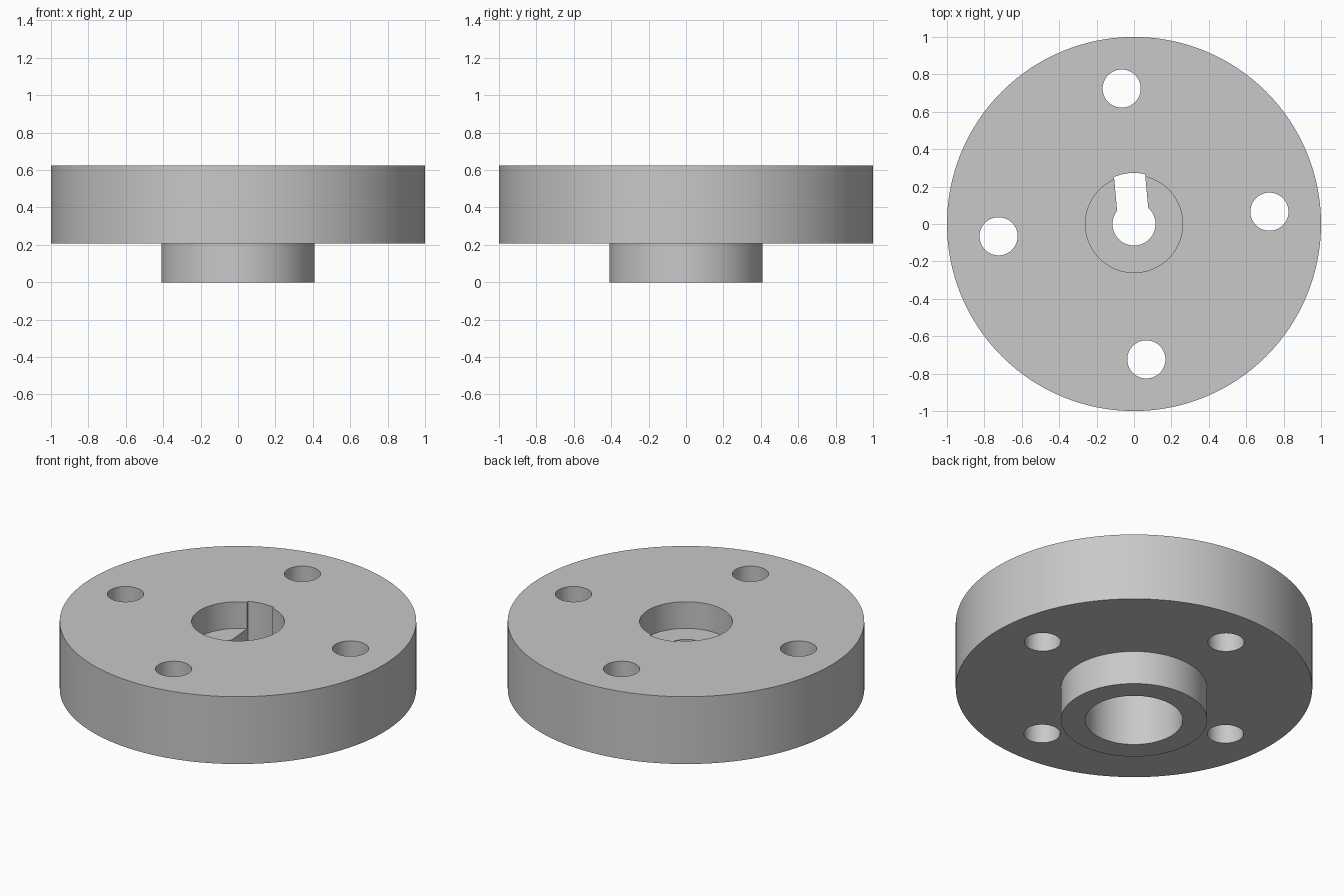
import bpy, bmesh, math
from mathutils import Matrix, Vector

default = bpy.data.objects.get("Cube")
if default:
    bpy.data.objects.remove(default, do_unlink=True)

TOP = 0.625
TURN = math.radians(5.2)   # bolt holes and keyway share this twist
BORE_R = 0.273

steel = bpy.data.materials.new("grey_metal")
steel.use_nodes = True
grey = (0.58, 0.58, 0.58, 1)
steel.diffuse_color = grey
steel.node_tree.nodes["Principled BSDF"].inputs["Base Color"].default_value = grey


def finish(name, bm):
    """Turn a bmesh into a linked object."""
    bmesh.ops.recalc_face_normals(bm, faces=bm.faces)
    mesh = bpy.data.meshes.new(name)
    bm.to_mesh(mesh)
    bm.free()
    mesh.materials.append(steel)
    obj = bpy.data.objects.new(name, mesh)
    bpy.context.collection.objects.link(obj)
    return obj


def lathe(name, profile, steps=128):
    """Revolve a closed (radius, height) profile around z."""
    bm = bmesh.new()
    verts = [bm.verts.new((r, 0, z)) for r, z in profile]
    edges = [bm.edges.new((v, verts[i - 1])) for i, v in enumerate(verts)]
    bmesh.ops.spin(bm, geom=verts + edges, cent=(0, 0, 0), axis=(0, 0, 1),
                   angle=math.tau, steps=steps, use_merge=True)
    bmesh.ops.remove_doubles(bm, verts=bm.verts, dist=1e-5)
    return finish(name, bm)


def cut(target, cutter):
    """Subtract the cutter from the target, then discard it."""
    cutter.hide_render = True
    mod = target.modifiers.new("cut", "BOOLEAN")
    mod.operation, mod.solver, mod.object = "DIFFERENCE", "EXACT", cutter
    bpy.context.view_layer.objects.active = target
    bpy.ops.object.modifier_apply(modifier=mod.name)
    bpy.data.objects.remove(cutter, do_unlink=True)


# Flange disc, hub, lower bore, thin web with centre hole, upper counterbore
flange = lathe("flange_hub", [
    (0.41, 0), (0.41, 0.208), (1, 0.208), (1, TOP), (0.26, TOP),
    (0.26, 0.46), (0.115, 0.46), (0.115, 0.335), (BORE_R, 0.335), (BORE_R, 0)])

# Four bolt holes
bm = bmesh.new()
for i in range(4):
    place = Matrix.Rotation(TURN + i * math.pi / 2, 4, "Z") @ Matrix.Translation((0.727, 0, 0.4))
    bmesh.ops.create_cone(bm, cap_ends=True, segments=48, radius1=0.102,
                          radius2=0.102, depth=1, matrix=place)
cut(flange, finish("bolt_hole_cutter", bm))

# Keyway through the web and counterbore wall, with a rounded outer end
bm = bmesh.new()
half = 0.0835
spread = math.asin(half / BORE_R)
outline = [(-half, 0), (half, 0)]
for i in range(9):
    a = spread * (1 - i / 4)
    outline.append((BORE_R * math.sin(a), BORE_R * math.cos(a)))
base = bm.faces.new([bm.verts.new((x, y, 0.3)) for x, y in outline])
top = bmesh.ops.extrude_face_region(bm, geom=[base])["geom"]
bmesh.ops.translate(bm, vec=Vector((0, 0, 0.4)),
                    verts=[g for g in top if isinstance(g, bmesh.types.BMVert)])
bmesh.ops.rotate(bm, verts=bm.verts, cent=(0, 0, 0), matrix=Matrix.Rotation(TURN, 3, "Z"))
cut(flange, finish("keyway_cutter", bm))

# Smooth round walls, crisp rims
bpy.ops.object.select_all(action="DESELECT")
flange.select_set(True)
bpy.context.view_layer.objects.active = flange
bpy.ops.object.shade_smooth_by_angle(angle=math.radians(30))
